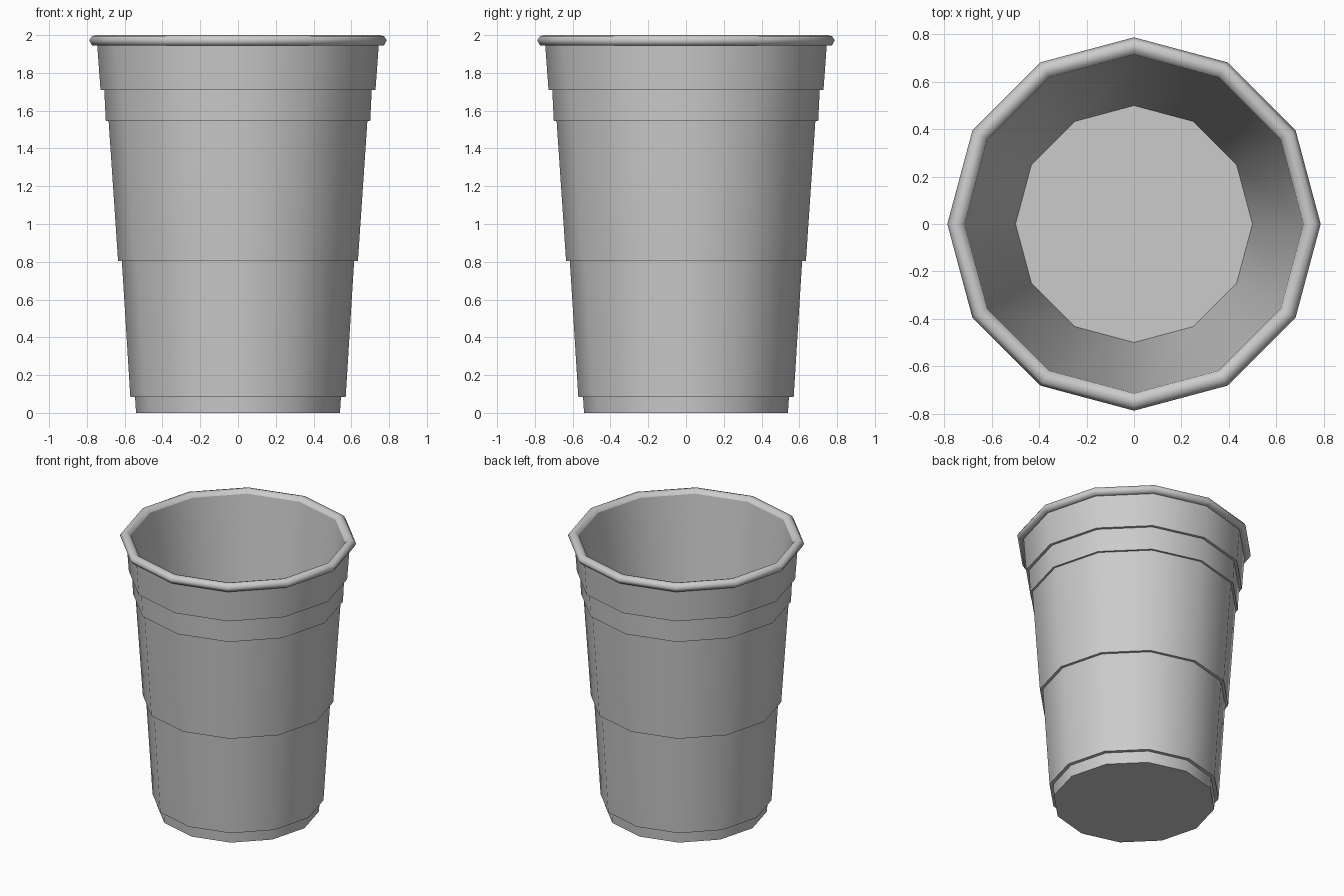
import bpy, bmesh
from math import cos, sin, pi

if "Cube" in bpy.data.objects:
    bpy.data.objects.remove(bpy.data.objects["Cube"])

SIDES = 12

# Cup profile (radius, height, crease): outside base up to the rim, then down inside
profile = [
    (0.54, 0.00, True), (0.545, 0.083, True),     # foot
    (0.57, 0.083, True), (0.615, 0.805, True),    # lower wall
    (0.635, 0.805, True), (0.685, 1.545, True),   # grip wall
    (0.70, 1.545, True), (0.708, 1.71, True),     # narrow band
    (0.728, 1.71, True), (0.745, 1.945, True),    # upper band
    (0.772, 1.945, False), (0.788, 1.972, False), # rolled rim
    (0.772, 1.995, False), (0.75, 2.00, False), (0.73, 1.995, False),
    (0.715, 1.975, True), (0.50, 0.04, True),     # inner wall to the floor
]

bm = bmesh.new()
rings = [[bm.verts.new((r * cos(2 * pi * i / SIDES), r * sin(2 * pi * i / SIDES), z))
          for i in range(SIDES)] for r, z, _ in profile]

# Walls
for lower, upper in zip(rings, rings[1:]):
    for i in range(SIDES):
        j = (i + 1) % SIDES
        bm.faces.new((lower[i], lower[j], upper[j], upper[i]))

# Underside and inner floor
bm.faces.new(rings[0][::-1])
bm.faces.new(rings[-1])

# Smooth shading with creased rings at every step
for f in bm.faces:
    f.smooth = True
for ring, (_, _, crease) in zip(rings, profile):
    if crease:
        for i in range(SIDES):
            bm.edges.get((ring[i], ring[(i + 1) % SIDES])).smooth = False

mesh = bpy.data.meshes.new("cup")
bm.to_mesh(mesh)
bm.free()
cup = bpy.data.objects.new("cup", mesh)
bpy.context.collection.objects.link(cup)
